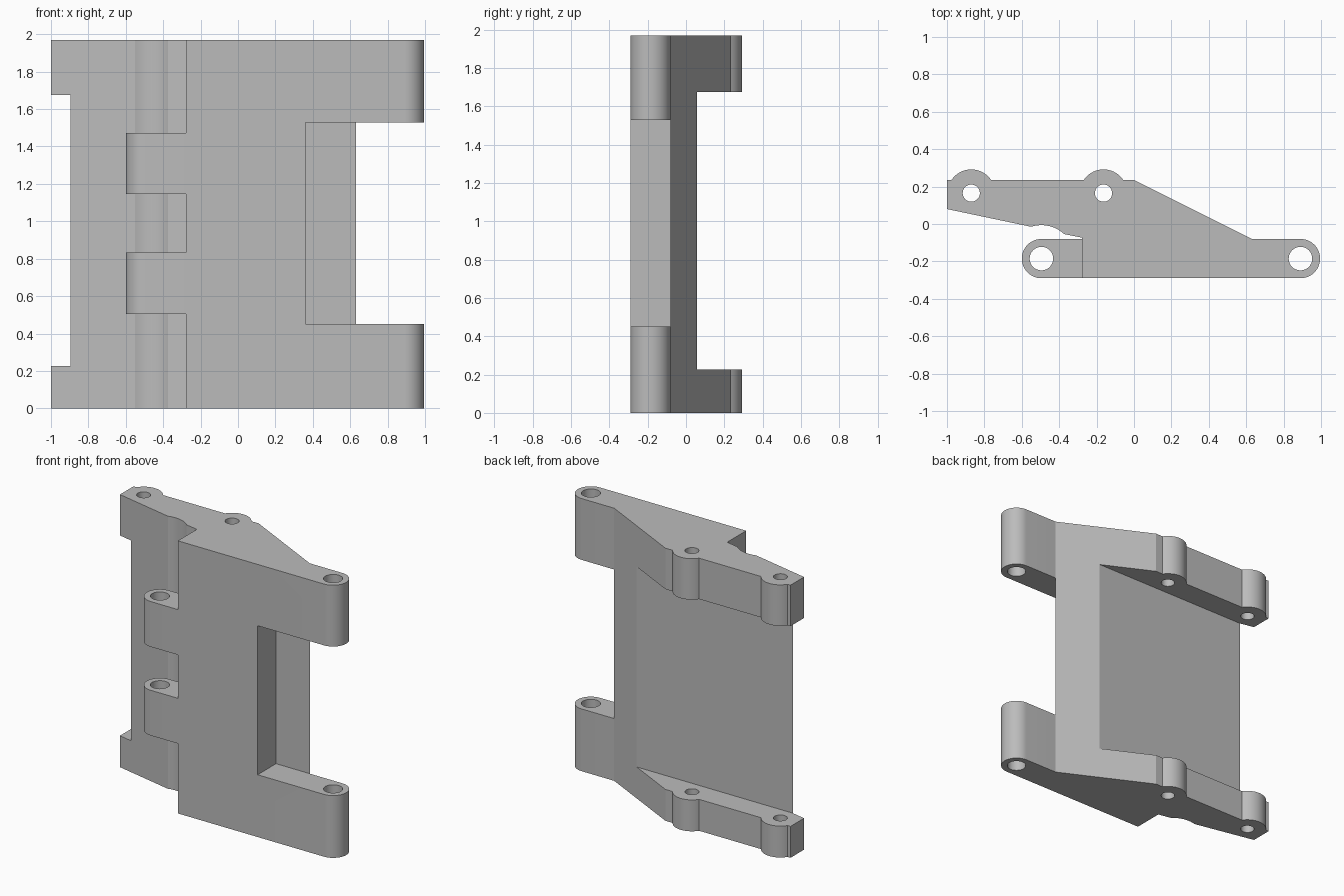
import bpy, bmesh
from math import cos, sin, radians

if "Cube" in bpy.data.objects:
    bpy.data.objects.remove(bpy.data.objects["Cube"], do_unlink=True)

HEIGHT = 1.97
PIVOT_Y = -0.185        # axis height of the barrels and ears in plan
BARREL_X, EAR_X = -0.495, 0.89
BOSSES = (-0.87, -0.163)
BOSS_Y = 0.165

grey = bpy.data.materials.new("plain grey")
grey.use_nodes = True
colour = (0.5, 0.5, 0.5, 1)
grey.diffuse_color = colour
grey.node_tree.nodes["Principled BSDF"].inputs["Base Color"].default_value = colour


def arc(x, y, r, start, end, steps=16):
    """Plan points along an arc, angles in degrees."""
    angles = [radians(start + (end - start) * i / steps) for i in range(steps + 1)]
    return [(x + r * cos(a), y + r * sin(a)) for a in angles]


def prism(name, outline, z0, z1):
    """Extrude a plan outline from z0 to z1."""
    bm = bmesh.new()
    face = bm.faces.new([bm.verts.new((x, y, z0)) for x, y in outline])
    moved = bmesh.ops.extrude_face_region(bm, geom=[face])["geom"]
    bmesh.ops.translate(bm, vec=(0, 0, z1 - z0),
                        verts=[v for v in moved if isinstance(v, bmesh.types.BMVert)])
    bmesh.ops.recalc_face_normals(bm, faces=bm.faces)
    mesh = bpy.data.meshes.new(name)
    bm.to_mesh(mesh)
    bm.free()
    mesh.materials.append(grey)
    obj = bpy.data.objects.new(name, mesh)
    bpy.context.collection.objects.link(obj)
    return obj


def box(name, x0, x1, y0, y1, z0, z1):
    return prism(name, [(x0, y0), (x1, y0), (x1, y1), (x0, y1)], z0, z1)


def combine(target, tool, operation):
    """Apply a boolean and remove the helper."""
    tool.hide_render = True
    mod = target.modifiers.new(operation.title(), 'BOOLEAN')
    mod.operation, mod.solver, mod.object = operation, 'EXACT', tool
    bpy.context.view_layer.objects.active = target
    bpy.ops.object.modifier_apply(modifier=mod.name)
    bpy.data.objects.remove(tool, do_unlink=True)


# Bracket body: bosses on the back, rounded ear, clearance groove by the barrels
outline = [(-1, 0.08)]
outline += arc(BARREL_X, PIVOT_Y, 0.179, 108, 47, 10)
outline += [(-0.278, -0.073), (-0.278, -0.29)]
outline += arc(EAR_X, PIVOT_Y, 0.105, -90, 90, 24)
outline += [(0.63, -0.08), (0, 0.235)]
for boss_x in reversed(BOSSES):
    outline += arc(boss_x, BOSS_Y, 0.127, 33.4, 146.6, 18)
outline += [(-1, 0.235)]
body = prism("hinge_bracket", outline, 0, HEIGHT)

# Hinge barrels on the front
for z0, z1 in ((0.505, 0.832), (1.146, 1.473)):
    profile = arc(BARREL_X, PIVOT_Y, 0.105, 90, 270, 24) + [(-0.2, -0.29), (-0.2, -0.08)]
    combine(body, prism("barrel", profile, z0, z1), 'UNION')

# Back pocket between the flanges, and front window between the ears
combine(body, box("pocket", -1.2, 0.8, 0.058, 0.6, 0.227, 1.674), 'DIFFERENCE')
combine(body, box("window", 0.36, 1.2, -0.5, -0.08, 0.45, 1.527), 'DIFFERENCE')

# Pin holes: bosses, ears, barrels
holes = [(x, BOSS_Y, 0.046) for x in BOSSES]
holes += [(EAR_X, PIVOT_Y, 0.063), (BARREL_X, PIVOT_Y, 0.063)]
for x, y, r in holes:
    combine(body, prism("pin_hole", arc(x, y, r, 0, 348.75, 31), -0.1, HEIGHT + 0.1), 'DIFFERENCE')

# Smooth the rounds, keep the machined edges crisp
bpy.ops.object.select_all(action='DESELECT')
body.select_set(True)
bpy.context.view_layer.objects.active = body
bpy.ops.object.shade_smooth_by_angle(angle=radians(25))
